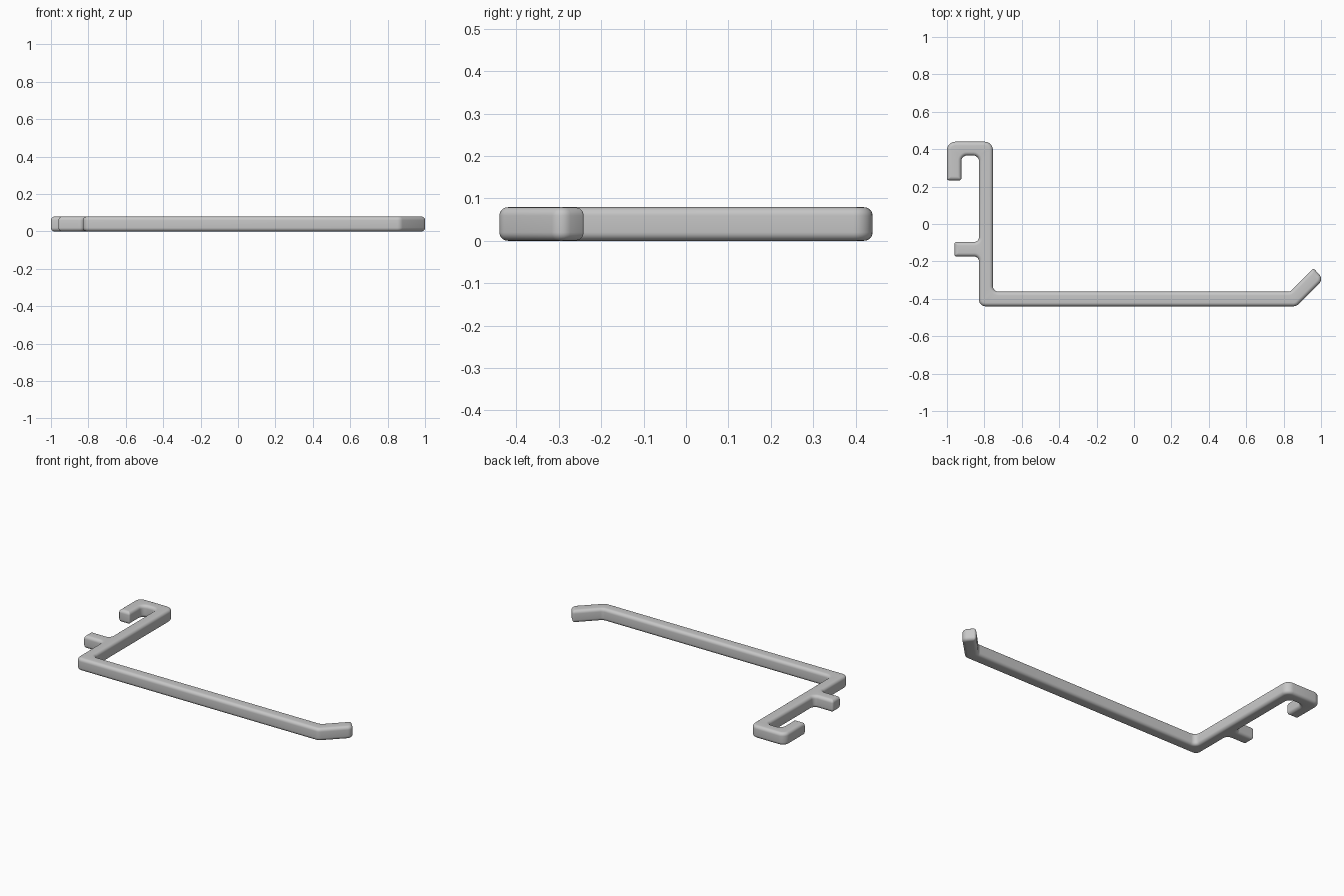
import bpy, bmesh, math
from mathutils import Vector

if "Cube" in bpy.data.objects:
    bpy.data.objects.remove(bpy.data.objects["Cube"], do_unlink=True)

HEIGHT, RIM, STEPS = 0.079, 0.02, 6

# Counter-clockwise outline: x, y, corner radius
OUTLINE = [
    (-0.829, -0.44, 0.035), (0.868, -0.44, 0.04),        # underside of the arm
    (1.013, -0.295, 0.032), (0.959, -0.236, 0.012),      # upturned tip
    (0.835, -0.362, 0.03), (-0.754, -0.362, 0.03),       # top of the arm
    (-0.754, 0.44, 0.045), (-1.0, 0.44, 0.045),          # post and hook top
    (-1.0, 0.233, 0.012), (-0.923, 0.233, 0.012),        # hook end
    (-0.923, 0.366, 0.03), (-0.829, 0.366, 0.03),        # hook inside
    (-0.829, -0.096, 0.025), (-0.96, -0.096, 0.012),     # peg
    (-0.96, -0.174, 0.012), (-0.829, -0.174, 0.025),
]


def rounded_outline(inset):
    """Outline moved inward by inset, with every corner rounded."""
    pts = []
    n = len(OUTLINE)
    for i, (x, y, r) in enumerate(OUTLINE):
        p = Vector((x, y))
        a = (p - Vector(OUTLINE[i - 1][:2])).normalized()
        b = (Vector(OUTLINE[(i + 1) % n][:2]) - p).normalized()
        turn = math.atan2(a.x * b.y - a.y * b.x, a.dot(b))
        side = 1 if turn > 0 else -1
        bisector = (b - a).normalized() * side           # points into the part
        half = math.cos(turn / 2)
        corner = p + bisector * inset / half
        radius = max(r - side * inset, 0.002)
        centre = corner + bisector * side * radius / half
        start = math.atan2(-a.x * side, a.y * side)
        for k in range(STEPS + 1):
            t = start + turn * k / STEPS
            pts.append(centre + radius * Vector((math.cos(t), math.sin(t))))
    return pts


# Layers with a quarter-round rim at bottom and top
rim = [(RIM * (1 - math.cos(t)), RIM * (1 - math.sin(t)))
       for t in (math.pi / 2 * k / STEPS for k in range(STEPS + 1))]
layers = [(z, inset) for inset, z in reversed(rim)]
layers = [(z, inset) for z, inset in rim]
layers += [(HEIGHT - z, inset) for z, inset in reversed(rim)]

bm = bmesh.new()
rings = [[bm.verts.new((p.x, p.y, z)) for p in rounded_outline(inset)]
         for z, inset in layers]
for low, high in zip(rings, rings[1:]):
    for i in range(len(low)):
        j = (i + 1) % len(low)
        bm.faces.new((low[i], low[j], high[j], high[i]))
caps = [bm.faces.new(list(reversed(rings[0]))), bm.faces.new(rings[-1])]
bm.normal_update()
bmesh.ops.triangulate(bm, faces=caps)
mesh = bpy.data.meshes.new("hook_bracket")
bm.to_mesh(mesh)
bm.free()

# Plain grey finish
grey = bpy.data.materials.new("grey")
grey.use_nodes = True
grey.diffuse_color = (0.57, 0.57, 0.57, 1)
grey.node_tree.nodes["Principled BSDF"].inputs["Base Color"].default_value = grey.diffuse_color
mesh.materials.append(grey)

bracket = bpy.data.objects.new("hook_bracket", mesh)
bpy.context.collection.objects.link(bracket)
bpy.context.view_layer.objects.active = bracket
bracket.select_set(True)
bpy.ops.object.shade_smooth_by_angle(angle=math.radians(35))
